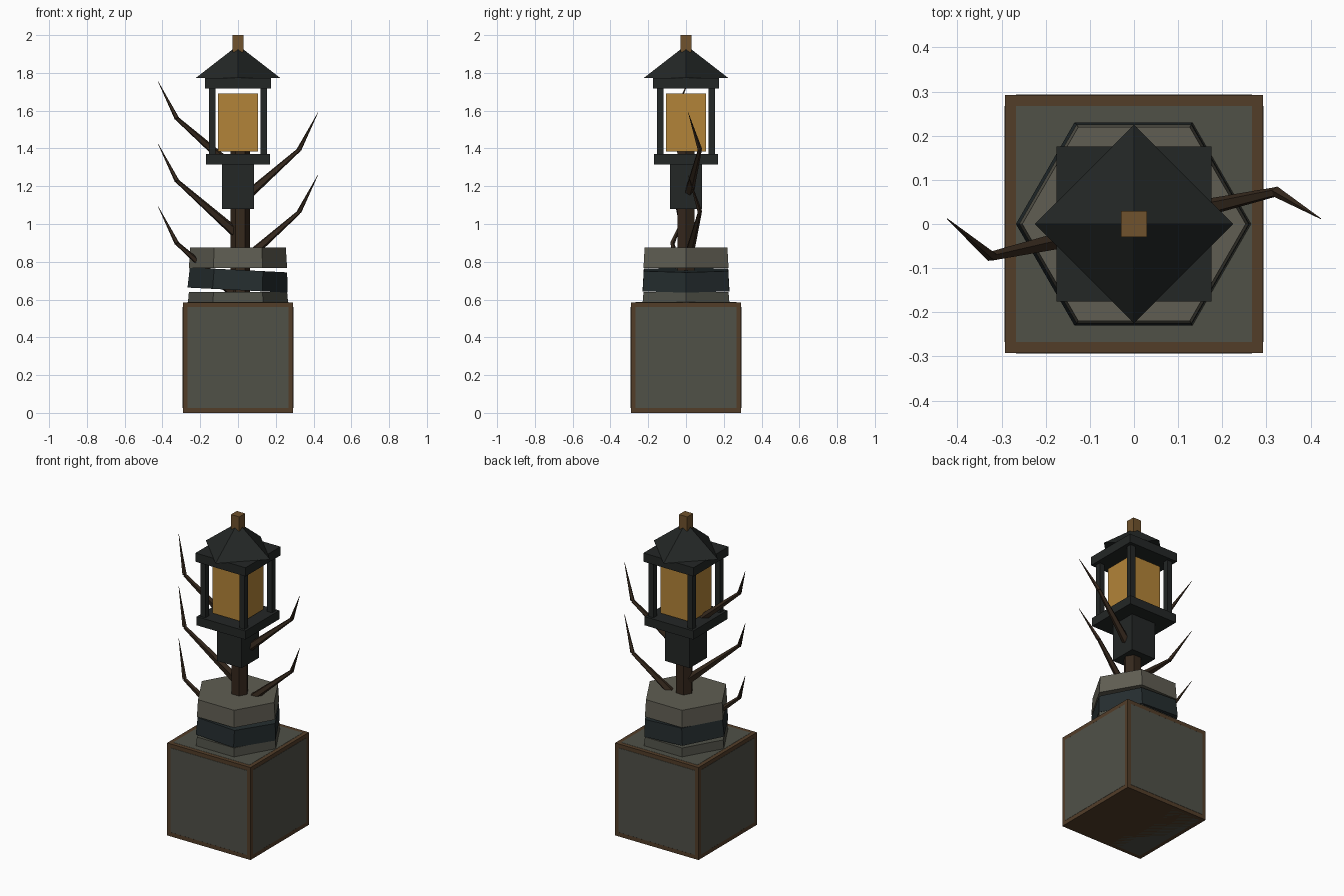
import bpy
from math import radians
from mathutils import Vector

if "Cube" in bpy.data.objects:
    bpy.data.objects.remove(bpy.data.objects["Cube"])


def material(name, r, g, b):
    m = bpy.data.materials.new(name)
    m.diffuse_color = (r, g, b, 1)
    m.use_nodes = True
    m.node_tree.nodes["Principled BSDF"].inputs["Base Color"].default_value = m.diffuse_color
    return m


EARTH = material("earth", 0.085, 0.047, 0.022)
STONE = material("stone", 0.08, 0.082, 0.064)
PALE = material("pale_stone", 0.115, 0.11, 0.085)
SLATE = material("slate", 0.018, 0.026, 0.028)
WOOD = material("wood", 0.035, 0.021, 0.012)
IRON = material("iron", 0.017, 0.02, 0.019)
GLASS = material("amber_glass", 0.45, 0.23, 0.04)
BRASS = material("brass", 0.16, 0.085, 0.026)


def finish(name, mat):
    ob = bpy.context.object
    ob.name = name
    ob.data.materials.append(mat)
    return ob


def box(name, mat, half, z0, z1, x=0, y=0):
    bpy.ops.mesh.primitive_cube_add(size=1, location=(x, y, (z0 + z1) / 2))
    ob = finish(name, mat)
    ob.scale = (2 * half, 2 * half, z1 - z0)
    bpy.ops.object.transform_apply(location=False, rotation=False, scale=True)
    return ob


def cone(name, mat, sides, r0, r1, a, b, turn=0):
    """Tapered prism from point a to point b."""
    a, b = Vector(a), Vector(b)
    bpy.ops.mesh.primitive_cone_add(vertices=sides, radius1=r0, radius2=r1,
                                    depth=(b - a).length)
    ob = finish(name, mat)
    # primitives start with a vertex on +y, turn it before aiming
    ob.rotation_euler.z = radians(turn)
    bpy.ops.object.transform_apply(location=False, rotation=True, scale=False)
    ob.location = (a + b) / 2
    d = (b - a).normalized()
    ob.rotation_euler = Vector((0, 0, 1)).rotation_difference(d).to_euler()
    return ob


# square plinth: earth block with bevelled stone faces showing through
box("plinth", EARTH, 0.292, 0, 0.585)
core = box("plinth_stone_faces", STONE, 0.2928, 0.0, 0.5858)
bevel = core.modifiers.new("bevel", "BEVEL")
bevel.width = 0.026
bevel.segments = 1

# three stacked hexagonal stones, the middle one tilted
cone("lower_stone", STONE, 6, 0.27, 0.26, (0, 0, 0.53), (0, 0, 0.64), 30)
middle = cone("middle_stone", SLATE, 6, 0.265, 0.258, (0, 0, 0.65), (0, 0, 0.757), 30)
middle.rotation_euler.y = radians(2.9)
cone("upper_stone", PALE, 6, 0.26, 0.253, (0, 0, 0.768), (0, 0, 0.875), 30)

# trunk
cone("trunk", WOOD, 6, 0.052, 0.052, (0.012, 0, 0.55), (0.012, 0, 1.395), 30)

# bent branches, alternating sides up the trunk
for i, z in enumerate((0.897, 1.063, 1.228, 1.393, 1.558)):
    s = -1 if i % 2 == 0 else 1
    elbow = (s * 0.323, s * 0.073, z)
    cone(f"branch_{i}", WOOD, 5, 0.029, 0.011, (0, 0, z - 0.285), elbow)
    cone(f"twig_{i}", WOOD, 5, 0.013, 0.001, elbow, (s * 0.423, 0.012, z + 0.196))

# lantern body
box("lantern_socket", IRON, 0.086, 1.08, 1.32)
box("lantern_floor", IRON, 0.17, 1.315, 1.37)
box("lantern_glass", GLASS, 0.106, 1.385, 1.69)
for x in (-1, 1):
    for y in (-1, 1):
        box("lantern_post", IRON, 0.0175, 1.365, 1.725, x * 0.137, y * 0.137)
box("lantern_ceiling", IRON, 0.175, 1.718, 1.773)

# pyramid roof turned 45 degrees to the body, with finial
cone("lantern_roof", IRON, 4, 0.225, 0.015, (0, 0, 1.772), (0, 0, 1.935))
box("finial", BRASS, 0.029, 1.91, 2.0)
